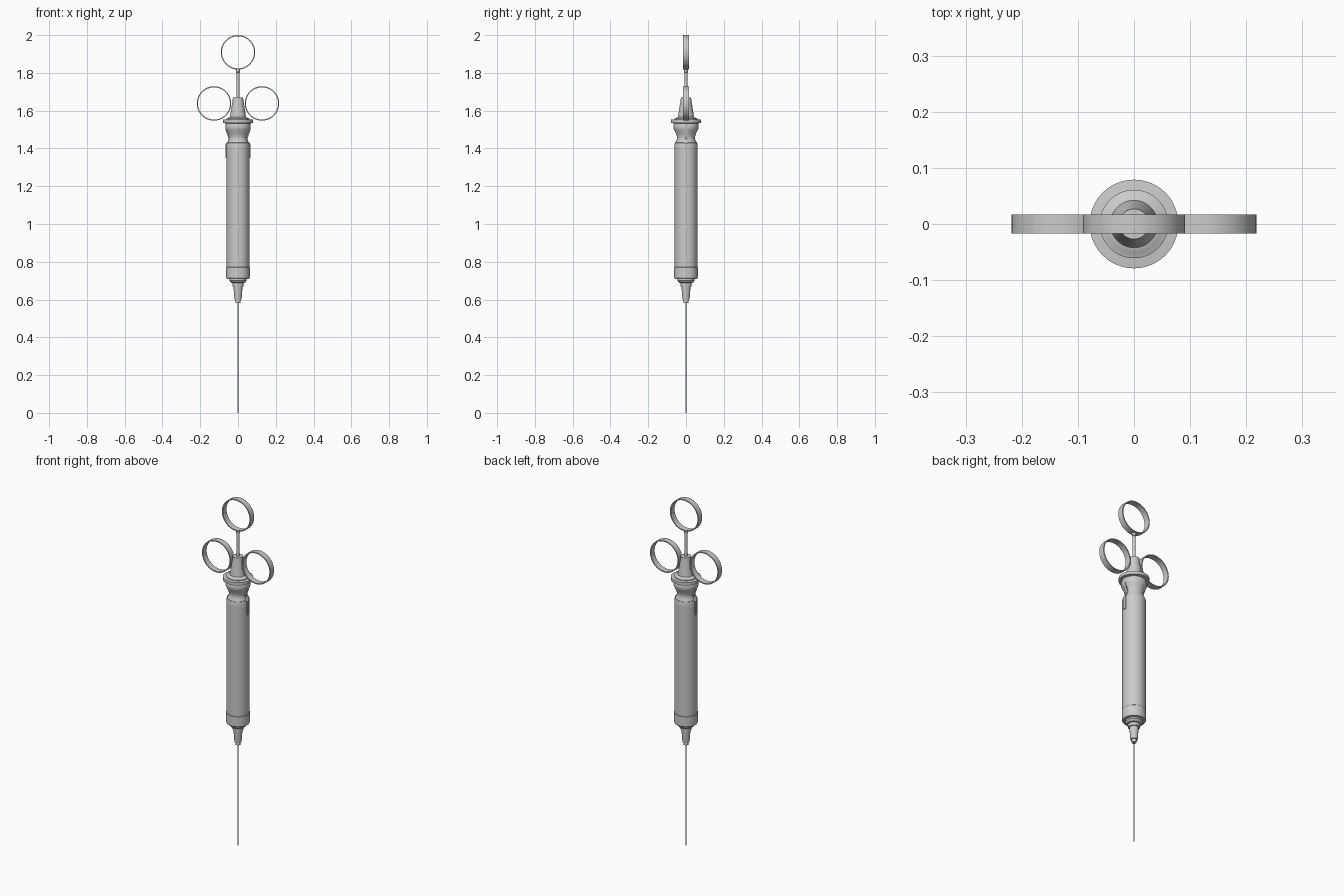
import bpy, bmesh
from math import pi, cos, sin, radians
from mathutils import Matrix

if "Cube" in bpy.data.objects:
    bpy.data.objects.remove(bpy.data.objects["Cube"])


def finish(name, bm):
    bmesh.ops.remove_doubles(bm, verts=bm.verts, dist=1e-5)
    bmesh.ops.recalc_face_normals(bm, faces=bm.faces)
    mesh = bpy.data.meshes.new(name)
    bm.to_mesh(mesh)
    bm.free()
    obj = bpy.data.objects.new(name, mesh)
    bpy.context.collection.objects.link(obj)
    mesh.shade_smooth()
    mesh.set_sharp_from_angle(angle=radians(30))
    return obj


def lathe(name, profile, sides=64, matrix=Matrix(), closed=False):
    """Revolve (radius, z) points about z; closed makes a ring section."""
    bm = bmesh.new()
    loops = []
    for i in range(sides):
        a = 2 * pi * i / sides
        loops.append([bm.verts.new((r * cos(a), r * sin(a), z)) for r, z in profile])
    n = len(profile)
    for i in range(sides):
        p, q = loops[i], loops[(i + 1) % sides]
        for j in range(n if closed else n - 1):
            k = (j + 1) % n
            bm.faces.new((p[j], q[j], q[k], p[k]))
    if not closed:
        bm.faces.new([l[0] for l in loops])
        bm.faces.new([l[-1] for l in loops])
    bm.transform(matrix)
    return finish(name, bm)


def finger_ring(name, x, z):
    section = [(0.091, -0.017), (0.091, 0.017), (0.085, 0.017), (0.085, -0.017)]
    turn = Matrix.Translation((x, 0, z)) @ Matrix.Rotation(pi / 2, 4, 'X')
    lathe(name, section, 72, turn, True)


def clip(name, side):
    """Thin strap following the neck down onto the barrel."""
    path = [(0.066, 1.535), (0.067, 1.50), (0.05, 1.45), (0.055, 1.435),
            (0.065, 1.425), (0.065, 1.35)]
    outline = path + [(r - 0.009, z) for r, z in reversed(path)]
    bm = bmesh.new()
    front = [bm.verts.new((side * r, -0.008, z)) for r, z in outline]
    back = [bm.verts.new((side * r, 0.008, z)) for r, z in outline]
    n, m = len(outline), len(path)
    for i in range(n):
        j = (i + 1) % n
        bm.faces.new((front[i], front[j], back[j], back[i]))
    for i in range(m - 1):
        for v in (front, back):
            bm.faces.new((v[i], v[i + 1], v[n - 2 - i], v[n - 1 - i]))
    finish(name, bm)


# Needle and stepped nozzle
lathe("needle", [(0.003, 0), (0.003, 0.6)], 16)
lathe("nozzle", [(0.013, 0.583), (0.013, 0.60), (0.019, 0.60), (0.024, 0.67),
                 (0.030, 0.67), (0.030, 0.688), (0.038, 0.69), (0.046, 0.70),
                 (0.046, 0.715)])

# Barrel with lower band and rounded shoulder
lathe("barrel", [(0.05, 0.708), (0.059, 0.71), (0.0625, 0.716), (0.0625, 0.77),
                 (0.0605, 0.772), (0.0605, 1.40), (0.0605, 1.422),
                 (0.058, 1.43), (0.05, 1.432)])

# Waisted neck below the flange
lathe("neck", [(0.057, 1.425), (0.055, 1.435), (0.048, 1.447), (0.047, 1.46),
               (0.054, 1.48), (0.064, 1.50), (0.066, 1.506), (0.066, 1.526),
               (0.063, 1.532), (0.063, 1.536)])

# Flange and tapered plunger guide
lathe("flange", [(0.066, 1.533), (0.079, 1.535), (0.079, 1.552), (0.061, 1.554),
                 (0.061, 1.558), (0.05, 1.562), (0.043, 1.566)])
lathe("plunger_guide", [(0.043, 1.56), (0.041, 1.575), (0.028, 1.66), (0.027, 1.67),
                        (0.018, 1.67)])

# Plunger rod with end collar
lathe("plunger_rod", [(0.008, 1.60), (0.008, 1.802), (0.011, 1.804), (0.011, 1.824)], 32)

# Thumb ring and two finger rings
finger_ring("thumb_ring", 0, 1.909)
for side, word in ((-1, "left"), (1, "right")):
    finger_ring(word + "_finger_ring", side * 0.127, 1.638)
    clip(word + "_clip", side)
